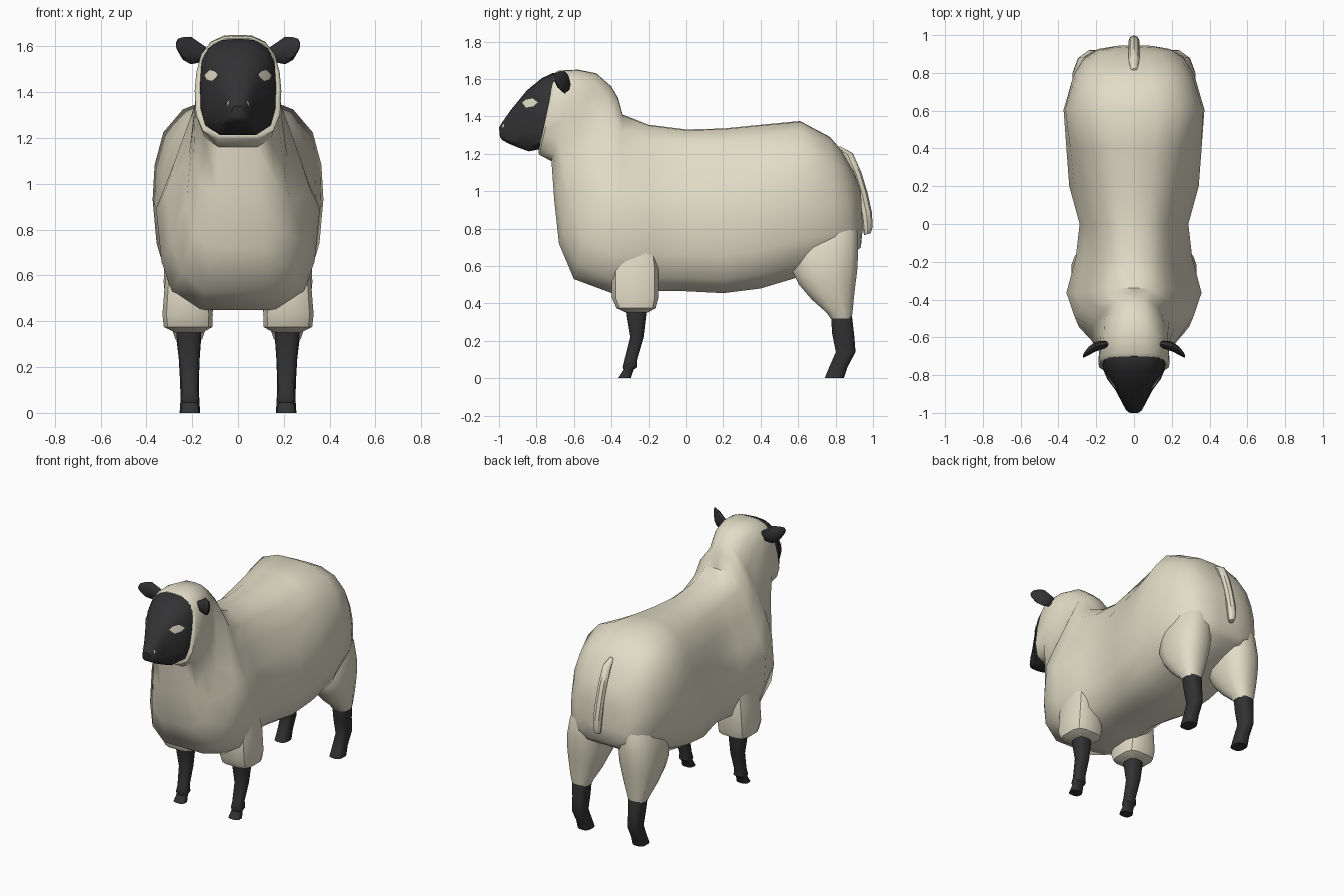
import bpy, bmesh, math
from mathutils import Vector
from mathutils.bvhtree import BVHTree

if "Cube" in bpy.data.objects:
    bpy.data.objects.remove(bpy.data.objects["Cube"])


def material(name, rgb):
    m = bpy.data.materials.new(name)
    m.diffuse_color = (*rgb, 1)
    m.use_nodes = True
    m.node_tree.nodes["Principled BSDF"].inputs["Base Color"].default_value = m.diffuse_color
    return m


WOOL = material("cream wool", (0.76, 0.72, 0.57))
DARK = material("dark skin", (0.032, 0.032, 0.034))


def finish(name, bm, mat, angle=40):
    bmesh.ops.recalc_face_normals(bm, faces=bm.faces)
    me = bpy.data.meshes.new(name)
    bm.to_mesh(me)
    bm.free()
    me.materials.append(mat)
    ob = bpy.data.objects.new(name, me)
    bpy.context.collection.objects.link(ob)
    bpy.ops.object.select_all(action='DESELECT')
    ob.select_set(True)
    bpy.context.view_layer.objects.active = ob
    bpy.ops.object.shade_smooth_by_angle(angle=math.radians(angle))
    return ob


def loft(name, rings, mat, angle=40):
    """Skin a list of equal-length point rings and cap both ends."""
    bm = bmesh.new()
    rows = [[bm.verts.new(p) for p in r] for r in rings]
    n = len(rows[0])
    for a, b in zip(rows, rows[1:]):
        for i in range(n):
            j = (i + 1) % n
            bm.faces.new((a[i], a[j], b[j], b[i]))
    bm.faces.new(rows[0])
    bm.faces.new(rows[-1])
    return finish(name, bm, mat, angle)


def section(profile, yt, zt, yb, zb, wu, wl):
    """Mirrored cross-section between a top and a bottom point."""
    right = []
    for fx, f in profile:
        w = wl + (wu - wl) * f * f * (3 - 2 * f)
        right.append(Vector((fx * w, yb + (yt - yb) * f, zb + (zt - zb) * f)))
    left = [Vector((-p.x, p.y, p.z)) for p in reversed(right[1:-1])]
    return right + left


def mix(a, b, t):
    return [tuple(u + (v - u) * t for u, v in zip(p, q)) for p, q in zip(a, b)]


def flat_ring(x, y0, y1, z, rx, power=0.7, n=12):
    """Horizontal rounded-box ring spanning y0..y1."""
    pts = []
    for i in range(n):
        a = math.tau * (i + 0.5) / n
        c, s = math.cos(a), math.sin(a)
        pts.append((x + rx * math.copysign(abs(c) ** power, c),
                    (y0 + y1) / 2 + (y1 - y0) / 2 * math.copysign(abs(s) ** power, s), z))
    return pts


# Fleece: one skin from the rump, along the back, up the neck to the hood rim.
# Sections blend from a full round one (rump, hood) to a sloping one (shoulders).
ROUND = [(0, 1), (.33, .995), (.65, .94), (.88, .82), (.98, .65), (1, .47),
         (.95, .24), (.79, .08), (.45, 0), (0, 0)]
SLOPED = [(0, 1), (.24, .995), (.50, .90), (.67, .74), (.86, .58), (1, .46),
          (.93, .22), (.80, .08), (.47, 0), (0, 0)]
fleece_rings = [  # top y, top z, bottom y, bottom z, upper width, lower width, slope
    (.935, 1.0, .945, .80, .10, .10, 0),
    (.90, 1.10, .935, .70, .20, .20, 0),
    (.83, 1.22, .90, .67, .26, .28, 0),
    (.77, 1.29, .80, .61, .31, .33, 0),
    (.61, 1.375, .60, .54, .37, .375, 0),
    (.40, 1.355, .40, .48, .355, .36, .3),
    (.20, 1.335, .20, .455, .34, .345, .5),
    (0, 1.33, 0, .465, .285, .29, .55),
    (-.20, 1.355, -.16, .465, .30, .315, .8),
    (-.34, 1.41, -.385, .45, .355, .36, 1),
    (-.365, 1.50, -.60, .53, .32, .31, .9),
    (-.40, 1.56, -.68, .72, .175, .25, .3),
    (-.48, 1.63, -.705, .95, .175, .21, 0),
    (-.58, 1.65, -.72, 1.16, .182, .185, 0),
    (-.68, 1.645, -.785, 1.195, .182, .195, 0),
    (-.70, 1.635, -.79, 1.21, .172, .182, 0),
]
loft("fleece", [section(mix(ROUND, SLOPED, r[6]), *r[:6]) for r in fleece_rings], WOOL, 50)

# Face: tapering wedge from the hood to the nose
FACE = [(0, 1), (.45, .985), (.8, .9), (.97, .75), (1, .5), (.97, .25),
        (.85, .08), (.55, 0), (0, 0)]
face_rings = [
    (-.66, 1.63, -.76, 1.23, .166, .17),
    (-.71, 1.633, -.795, 1.222, .163, .168),
    (-.77, 1.605, -.84, 1.213, .145, .145),
    (-.85, 1.54, -.89, 1.23, .107, .10),
    (-.94, 1.43, -.95, 1.255, .058, .065),
    (-.985, 1.365, -.985, 1.275, .037, .045),
    (-1.0, 1.34, -.995, 1.29, .025, .03),
]
face = loft("face", [section(FACE, *r) for r in face_rings], DARK, 35)
bm = bmesh.new()
bm.from_mesh(face.data)
face_tree = BVHTree.FromBMesh(bm)
bm.free()


def face_plate(name, outline, mat, lift):
    """Thin patch laid onto the face surface, given as front x, z points."""
    cx = sum(p[0] for p in outline) / len(outline)
    cz = sum(p[1] for p in outline) / len(outline)
    bm = bmesh.new()

    def drop(x, z):
        hit = face_tree.ray_cast(Vector((x, -2, z)), Vector((0, 1, 0)))
        return bm.verts.new(hit[0] + hit[1] * lift)
    mid = drop(cx, cz)
    rim = [drop(*p) for p in outline]
    for a, b in zip(rim, rim[1:] + rim[:1]):
        bm.faces.new((mid, a, b))
    ob = finish(name, bm, mat)
    if sum(p.normal.y for p in ob.data.polygons) > 0:
        ob.data.flip_normals()


# Leg rows: z, back-to-front span, centre x, half width
FRONT_LEG = [(.40, -.325, -.205, .215, .058), (.34, -.32, -.21, .215, .055),
             (.22, -.30, -.225, .213, .045), (.10, -.33, -.26, .21, .036),
             (.06, -.34, -.26, .21, .043), (.045, -.335, -.28, .21, .035),
             (0.0, -.365, -.295, .21, .042)]
REAR_LEG = [(.38, .775, .88, .215, .058), (.32, .775, .89, .215, .055),
            (.24, .78, .90, .213, .047), (.14, .80, .908, .212, .042),
            (.06, .765, .865, .21, .042), (0.0, .74, .845, .21, .046)]
CUFF = [(.75, -.36, -.17, .21, .08), (.58, -.40, -.145, .22, .10),
        (.43, -.40, -.145, .22, .112), (.375, -.375, -.16, .218, .108),
        (.35, -.32, -.205, .215, .06)]
THIGH = [(.95, .64, .86, .14, .07), (.78, .58, .922, .18, .12), (.66, .56, .925, .195, .13),
         (.57, .565, .92, .20, .128), (.50, .60, .91, .205, .116), (.42, .67, .90, .21, .095),
         (.35, .75, .892, .215, .07), (.32, .772, .888, .215, .06)]
EAR = [  # x, y, z, half height, half depth
    (.13, -.635, 1.572, .018, .014), (.165, -.64, 1.572, .042, .022),
    (.205, -.65, 1.582, .06, .026), (.24, -.672, 1.59, .05, .022),
    (.262, -.692, 1.605, .028, .014), (.27, -.70, 1.607, .012, .006)]

for s, side in ((1, "left"), (-1, "right")):
    # Legs with their woolly upper parts
    for name, rows, mat, p in (("front_leg", FRONT_LEG, DARK, .7),
                               ("rear_leg", REAR_LEG, DARK, .7),
                               ("front_leg_wool", CUFF, WOOL, .55),
                               ("thigh", THIGH, WOOL, .8)):
        loft(f"{name}_{side}", [flat_ring(s * x, y0, y1, z, rx, p) for z, y0, y1, x, rx in rows],
             mat, 40)
    # Ears
    loft(f"ear_{side}", [[(s * x, y + d * math.cos(a), z + h * math.sin(a))
                          for a in (math.tau * i / 8 for i in range(8))]
                         for x, y, z, h, d in EAR], DARK)
    # Eyes and nostrils
    eye = [(.083, 1.474), (.096, 1.49), (.12, 1.496), (.143, 1.474), (.133, 1.453), (.108, 1.446)]
    face_plate(f"eye_{side}", [(s * x, z) for x, z in eye], WOOL, .006)
    nostril = [(.036, 1.362), (.046, 1.35), (.042, 1.335)]
    face_plate(f"nostril_{side}", [(s * x, z) for x, z in nostril], WOOL, .004)

# Tail
TAIL = [(.81, 1.235, .015), (.865, 1.195, .028), (.91, 1.09, .03), (.943, .98, .03),
        (.965, .88, .03), (.972, .80, .028), (.97, .77, .018)]
loft("tail", [[(r * math.cos(a), y + r * .95 * math.sin(a), z + r * .3 * math.sin(a))
               for a in (math.tau * i / 8 for i in range(8))] for y, z, r in TAIL], WOOL)
